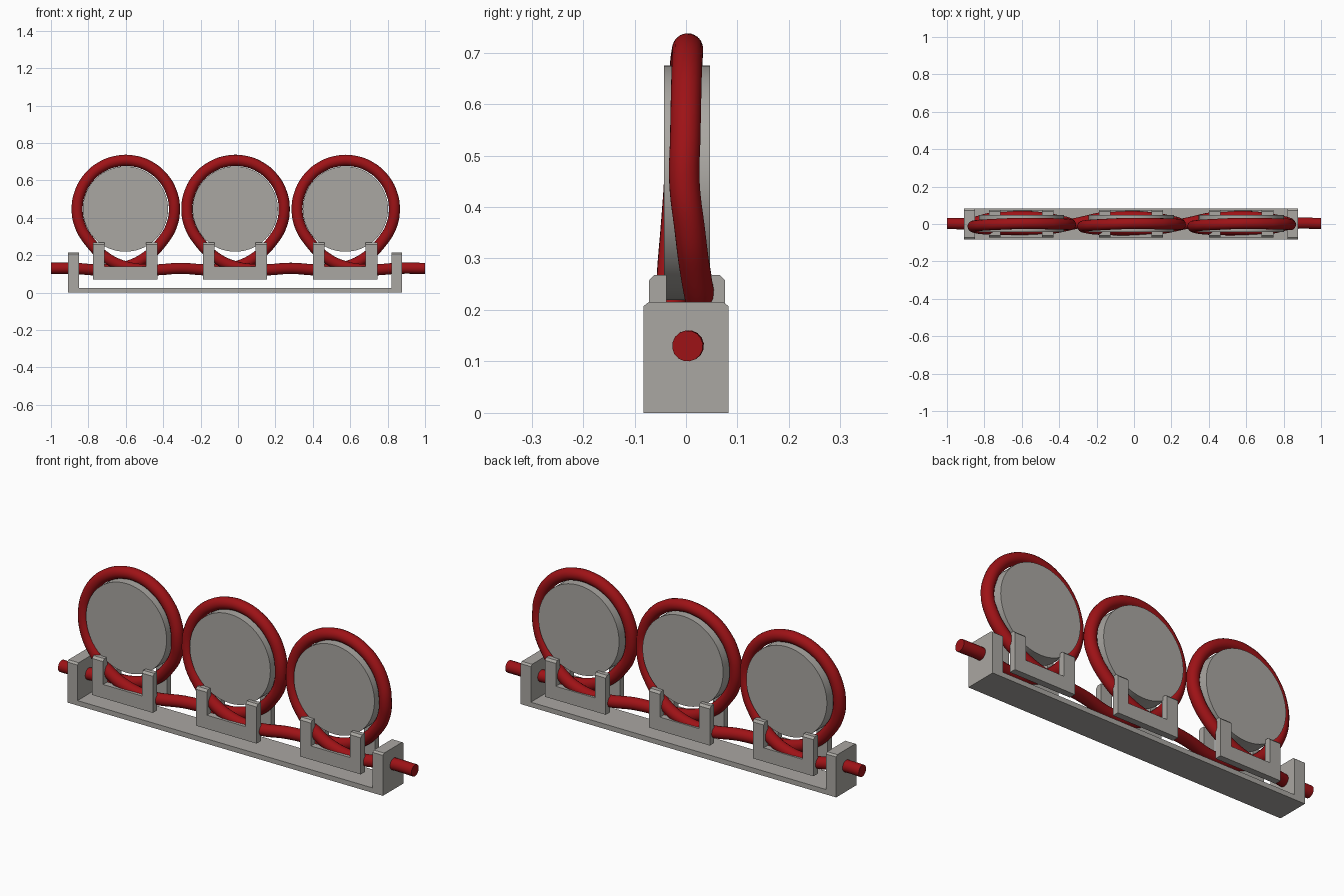
import bpy, bmesh, math
from mathutils import Vector

if "Cube" in bpy.data.objects:
    bpy.data.objects.remove(bpy.data.objects["Cube"])


def material(name, rgb):
    m = bpy.data.materials.new(name)
    m.diffuse_color = (*rgb, 1)
    m.use_nodes = True
    m.node_tree.nodes["Principled BSDF"].inputs["Base Color"].default_value = m.diffuse_color
    return m


GREY = material("warm grey", (0.40, 0.385, 0.36))
RED = material("dark red", (0.34, 0.006, 0.008))
CENTRES = (-0.60, -0.013, 0.576)
ZC, R, TUBE = 0.447, 0.26, 0.03


def mesh_object(name, bm, mat):
    bmesh.ops.recalc_face_normals(bm, faces=bm.faces)
    me = bpy.data.meshes.new(name)
    bm.to_mesh(me)
    bm.free()
    me.materials.append(mat)
    ob = bpy.data.objects.new(name, me)
    bpy.context.collection.objects.link(ob)
    return ob


def extrude_x(bm, profile, x0, x1):
    """Extrude a (y, z) outline from x0 to x1."""
    f = bm.faces.new([bm.verts.new((x0, y, z)) for y, z in profile])
    r = bmesh.ops.extrude_face_region(bm, geom=[f])
    vs = [v for v in r["geom"] if isinstance(v, bmesh.types.BMVert)]
    bmesh.ops.translate(bm, verts=vs, vec=(x1 - x0, 0, 0))


def smooth(ob):
    bpy.ops.object.select_all(action='DESELECT')
    ob.select_set(True)
    bpy.context.view_layer.objects.active = ob
    bpy.ops.object.shade_smooth_by_angle(angle=math.radians(35))


# base bar
bm = bmesh.new()
extrude_x(bm, [(-.083, 0), (.083, 0), (.083, .025), (-.083, .025)], -.908, .878)
mesh_object("base_bar", bm, GREY)

# end posts with chamfered tops
for name, x0, x1 in (("left_end_post", -.908, -.85), ("right_end_post", .82, .878)):
    bm = bmesh.new()
    extrude_x(bm, [(-.083, 0), (.083, 0), (.083, .207), (.073, .215),
                   (-.073, .215), (-.083, .207)], x0, x1)
    mesh_object(name, bm, GREY)

# U shaped clips in front of and behind each loop
for i, xc in enumerate(CENTRES):
    for side, s, off in (("front", -1, 0), ("back", 1, .004)):
        bm = bmesh.new()
        inner, outer = s * (.038 + off), s * (.072 + off)
        bar = [(inner, .07), (outer, .07), (outer, .14), (inner, .14)]
        post = [(inner, .14), (outer, .14), (outer, .257),
                (outer - s * .01, .268), (inner, .268)]
        m = xc - .003
        extrude_x(bm, bar, m - .172, m + .172)
        extrude_x(bm, post, m - .172, m - .11)
        extrude_x(bm, post, m + .11, m + .172)
        mesh_object(f"{side}_clip_{i + 1}", bm, GREY)

# discs inside the loops
for i, xc in enumerate(CENTRES):
    bm = bmesh.new()
    bmesh.ops.create_cone(bm, cap_ends=True, segments=72, radius1=.228, radius2=.228, depth=.09)
    for v in bm.verts:
        x, y, z = v.co
        v.co = (x + xc - .002, z + .002, y + ZC)
    smooth(mesh_object(f"disc_{i + 1}", bm, GREY))

# one continuous looping tube: side offset by loop angle (from the bottom)
KEYS = [(0, .04), (25, .035), (50, .017), (90, -.003), (180, .004),
        (270, -.013), (310, -.026), (335, -.03), (360, -.03)]


def side_offset(a):
    for (a0, y0), (a1, y1) in zip(KEYS, KEYS[1:]):
        if a <= a1:
            return y0 + (y1 - y0) * (a - a0) / (a1 - a0)


path = [(-1, .003, .13), (-.88, .004, .13)]
for i, xc in enumerate(CENTRES):
    path += [(xc - .14, .036, .122), (xc, .04, .138), (xc + .112, .033, .192)]
    for a in range(50, 311, 20):
        t = math.radians(a)
        path.append((xc + R * math.sin(t), side_offset(a), ZC - R * math.cos(t)))
    path += [(xc - .112, -.03, .192), (xc, -.03, .138), (xc + .14, -.026, .122)]
    if i < 2:
        path.append(((xc + CENTRES[i + 1]) / 2, .004, .13))
path += [(.85, .002, .13), (1, .003, .13)]

cu = bpy.data.curves.new("looping_tube", 'CURVE')
cu.dimensions = '3D'
cu.bevel_depth, cu.bevel_resolution = TUBE, 6
cu.use_fill_caps = True
cu.resolution_u = 6
sp = cu.splines.new('BEZIER')
sp.bezier_points.add(len(path) - 1)
for p, co in zip(sp.bezier_points, path):
    p.co = Vector(co)
    p.handle_left_type = p.handle_right_type = 'AUTO'
cu.materials.append(RED)
tube = bpy.data.objects.new("looping_tube", cu)
bpy.context.collection.objects.link(tube)
bpy.ops.object.select_all(action='DESELECT')
tube.select_set(True)
bpy.context.view_layer.objects.active = tube
bpy.ops.object.convert(target='MESH')
smooth(bpy.context.view_layer.objects.active)
